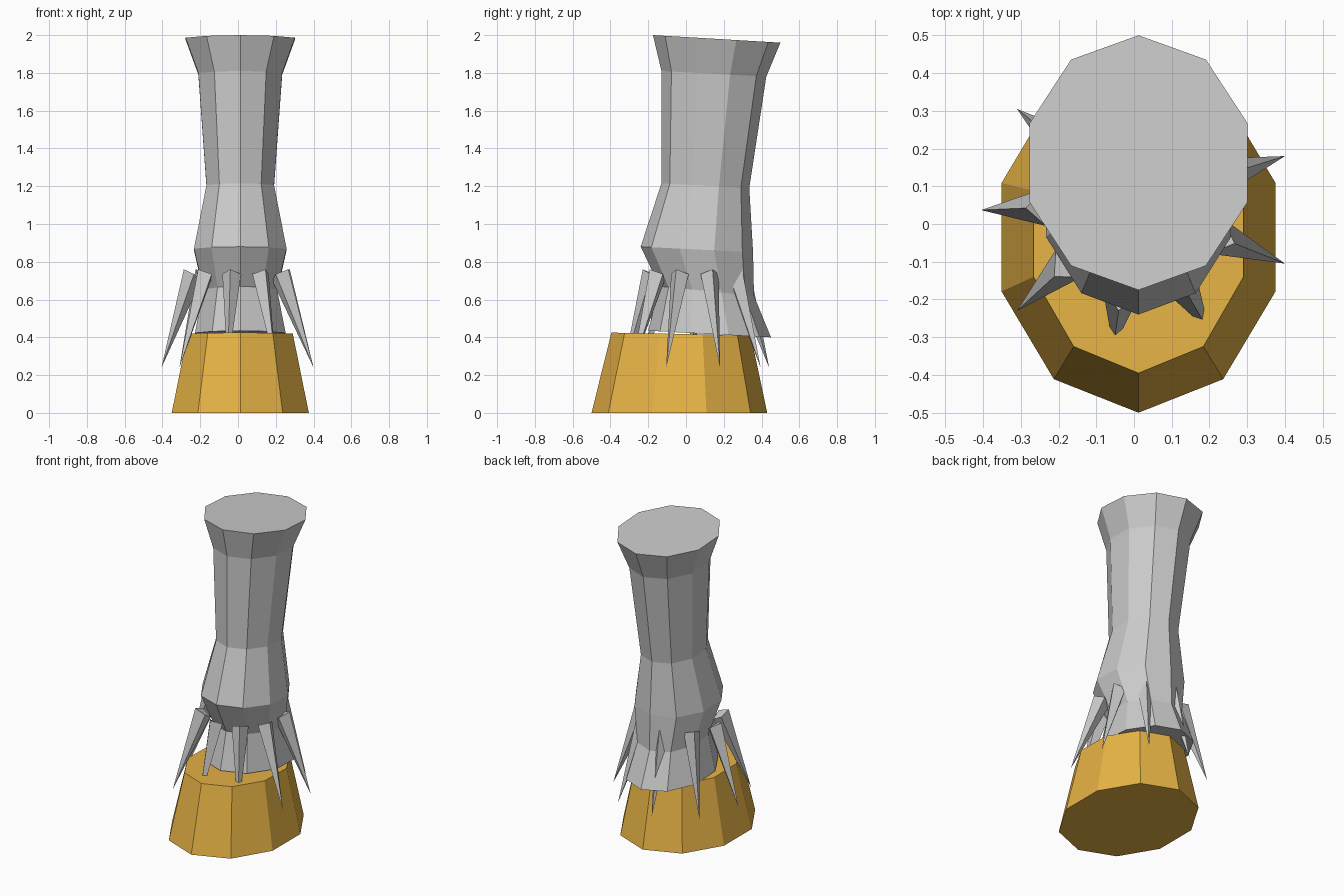
import bpy, bmesh
from math import sin, cos, tau
from mathutils import Vector

if "Cube" in bpy.data.objects:
    bpy.data.objects.remove(bpy.data.objects["Cube"])

SIDES = 10
CX = 0.012


def make_object(name, bm):
    bmesh.ops.recalc_face_normals(bm, faces=bm.faces)
    mesh = bpy.data.meshes.new(name)
    bm.to_mesh(mesh)
    bm.free()
    obj = bpy.data.objects.new(name, mesh)
    bpy.context.collection.objects.link(obj)
    return obj


def loft(name, rings):
    """Rings: half width in x, front y, front z, back y, back z."""
    bm = bmesh.new()
    loops = []
    for half_x, y0, z0, y1, z1 in rings:
        loop = []
        for i in range(SIDES):
            a = tau * i / SIDES
            t = (1 - cos(a)) / 2          # 0 at the front, 1 at the back
            x = CX + half_x / sin(tau / 5) * sin(a)
            loop.append(bm.verts.new((x, y0 + (y1 - y0) * t, z0 + (z1 - z0) * t)))
        loops.append(loop)
    for a, b in zip(loops, loops[1:]):
        for i in range(SIDES):
            j = (i + 1) % SIDES
            bm.faces.new((a[i], a[j], b[j], b[i]))
    bm.faces.new(loops[0])
    bm.faces.new(loops[-1])
    return make_object(name, bm)


# Hoof
hoof = loft("hoof", [
    (0.363, -0.50, 0.0, 0.43, 0.0),
    (0.278, -0.395, 0.425, 0.343, 0.41),
])
mat = bpy.data.materials.new("ochre")
mat.diffuse_color = (0.80, 0.45, 0.06, 1)
mat.use_nodes = True
mat.node_tree.nodes["Principled BSDF"].inputs["Base Color"].default_value = mat.diffuse_color
hoof.data.materials.append(mat)

# Leg
loft("leg", [
    (0.240, -0.20, 0.435, 0.45, 0.40),
    (0.195, -0.14, 0.67, 0.36, 0.62),
    (0.245, -0.24, 0.88, 0.355, 0.85),
    (0.179, -0.13, 1.215, 0.335, 1.19),
    (0.222, -0.13, 1.81, 0.425, 1.78),
    (0.289, -0.175, 2.0, 0.50, 1.96),
])

# Fur tufts: four-sided spikes hanging outwards around the ankle
tips = [(-0.055, -0.33), (0.20, -0.285), (0.40, -0.105), (0.40, 0.18), (0.215, 0.395),
        (-0.06, 0.44), (-0.31, 0.305), (-0.405, 0.037), (-0.31, -0.23)]
centre = Vector((0, 0.055, 0))
bm = bmesh.new()
for x, y in tips:
    tip = Vector((x, y, 0.24))
    out = Vector((x, y, 0)) - centre
    out.normalize()
    side = Vector((-out.y, out.x, 0))
    # base corners: outward distance, sideways offset, height
    corners = [(0.287, 0, 0.76), (0.235, 0.05, 0.735), (0.195, 0, 0.70), (0.235, -0.05, 0.735)]
    base = [bm.verts.new(centre + out * r + side * s + Vector((0, 0, z))) for r, s, z in corners]
    apex = bm.verts.new(tip)
    bm.faces.new(base)
    for i in range(4):
        bm.faces.new((base[i], base[(i + 1) % 4], apex))
make_object("fur_tufts", bm)
